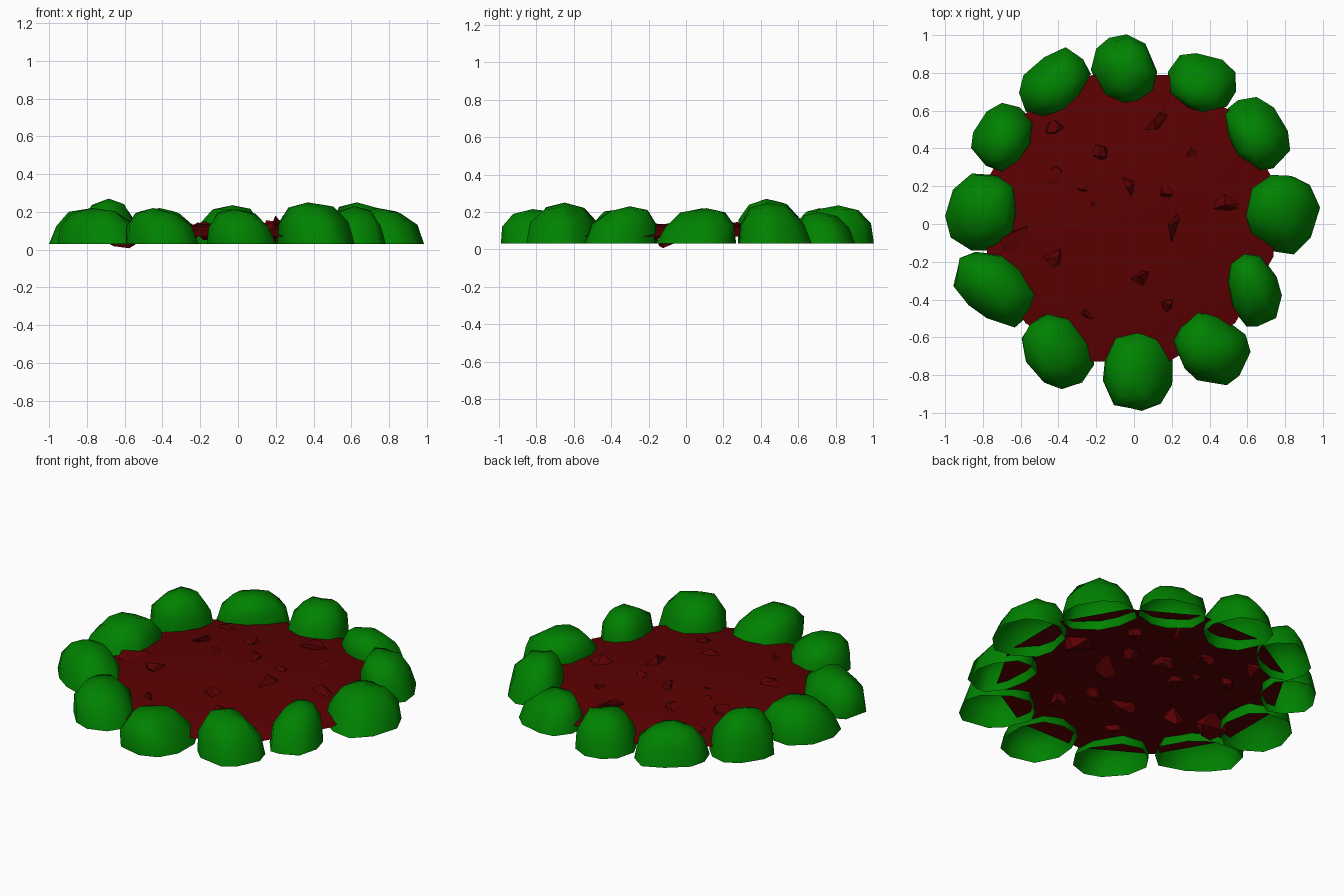
import bpy, bmesh, math, random
from mathutils import Vector

if "Cube" in bpy.data.objects:
    bpy.data.objects.remove(bpy.data.objects["Cube"])

random.seed(4)


def material(name, rgb):
    m = bpy.data.materials.new(name)
    m.diffuse_color = (*rgb, 1)
    m.use_nodes = True
    m.node_tree.nodes["Principled BSDF"].inputs["Base Color"].default_value = m.diffuse_color
    return m


green = material("stone green", (0.0, 0.222, 0.0))
red = material("soil dark red", (0.105, 0.0, 0.0005))


def finish(bm, name, mat, angle=None):
    bmesh.ops.recalc_face_normals(bm, faces=bm.faces)
    me = bpy.data.meshes.new(name)
    bm.to_mesh(me)
    bm.free()
    ob = bpy.data.objects.new(name, me)
    bpy.context.collection.objects.link(ob)
    me.materials.append(mat)
    if angle:
        bpy.ops.object.select_all(action='DESELECT')
        ob.select_set(True)
        bpy.context.view_layer.objects.active = ob
        bpy.ops.object.shade_smooth_by_angle(angle=math.radians(angle))
    return ob


BASE = 0.03
SIDES = 10


def rock(i, cx, cy, a, b, rot, h, px, py):
    """Open-bottomed boulder: irregular oval rings shrinking to a shifted peak."""
    bm = bmesh.new()
    rot = math.radians(rot)
    outline = []
    for k in range(SIDES):
        t = 2 * math.pi * (k + random.uniform(-.18, .18)) / SIDES
        c, s = math.cos(t), math.sin(t)
        r = (abs(c) ** 2.4 + abs(s) ** 2.4) ** (-1 / 2.4) * random.uniform(.95, 1.03)
        x, y = a * r * c, b * r * s
        outline.append((x * math.cos(rot) - y * math.sin(rot),
                        x * math.sin(rot) + y * math.cos(rot)))
    rings = []
    for scale, level in ((1, 0), (.89, .5), (.56, .87)):
        ring = []
        for x, y in outline:
            j = random.uniform(-.04, .04) if level else 0
            ring.append(bm.verts.new((cx + x * (scale + j) + px * level * .8,
                                      cy + y * (scale + j) + py * level * .8,
                                      BASE + (h - BASE) * (level + j))))
        rings.append(ring)
    peak = bm.verts.new((cx + px, cy + py, h))
    for k in range(SIDES):
        n = (k + 1) % SIDES
        for lo, hi in zip(rings, rings[1:]):
            bm.faces.new((lo[k], lo[n], hi[n], hi[k]))
        bm.faces.new((rings[-1][k], rings[-1][n], peak))
    finish(bm, f"border_rock_{i:02d}", green, 75)


# Ring of boulders: centre x, y, half length, half width, turn, top, peak shift
ROCKS = [
    (-.05, .815, .195, .165, -65, .235, .02, .00),
    (.36, .75, .19, .155, -15, .20, -.02, -.04),
    (.65, .48, .21, .15, -60, .25, -.02, -.04),
    (.79, .05, .21, .19, 75, .22, -.05, .06),
    (.635, -.35, .20, .14, 100, .23, -.02, .05),
    (.41, -.66, .21, .18, -40, .25, -.04, .01),
    (.02, -.77, .22, .185, 90, .215, -.04, -.05),
    (-.40, -.67, .21, .17, -50, .22, -.05, .01),
    (-.73, -.34, .24, .165, -35, .22, -.04, .04),
    (-.80, .06, .21, .19, 70, .22, .03, .03),
    (-.695, .46, .18, .15, 55, .27, .01, -.03),
    (-.425, .745, .21, .145, 42, .22, .01, -.03),
]
for i, r in enumerate(ROCKS, 1):
    rock(i, *r)

# Low mound of soil running inside the boulders
CX, CY, RIM = -.02, .03, .785


def mound(x, y):
    return .07 + .07 * (1 - ((x - CX) ** 2 + (y - CY) ** 2) / RIM ** 2)


bm = bmesh.new()
N = 12
centre = bm.verts.new((CX, CY, mound(CX, CY)))
prev = None
for rad in (.2, .4, .6, RIM):
    ring = []
    for k in range(N):
        t = 2 * math.pi * (k + .5) / N
        x, y = CX + rad * math.cos(t), CY + rad * math.sin(t)
        ring.append(bm.verts.new((x, y, mound(x, y))))
    for k in range(N):
        n = (k + 1) % N
        if prev:
            bm.faces.new((prev[k], prev[n], ring[n], ring[k]))
        else:
            bm.faces.new((centre, ring[k], ring[n]))
    prev = ring
finish(bm, "soil_bed", red, 40)

# Angular clods half sunk in the soil: x, y, size
CLODS = [
    (-.42, .50, .05), (.11, .54, .07), (.29, .37, .045), (-.18, .38, .05),
    (-.40, .25, .06), (-.27, .20, .03), (-.05, .19, .065), (-.22, .08, .04),
    (.17, .17, .045), (.47, .10, .075), (.19, -.01, .08), (-.62, -.08, .085),
    (-.43, -.17, .06), (.04, -.26, .06), (-.15, -.29, .075), (.17, -.43, .055),
    (-.24, -.47, .04),
]
bm = bmesh.new()
for x, y, s in CLODS:
    pts = []
    for _ in range(9):
        d = Vector([random.gauss(0, 1) for _ in range(3)]).normalized() * s * 1.15
        z = mound(x, y) - .35 * s + .8 * d.z
        pts.append(bm.verts.new((x + d.x, y + d.y, max(0, z))))
    bmesh.ops.convex_hull(bm, input=pts)
    loose = [v for v in pts if v.is_valid and not v.link_faces]
    bmesh.ops.delete(bm, geom=loose, context='VERTS')
finish(bm, "soil_clods", red)
